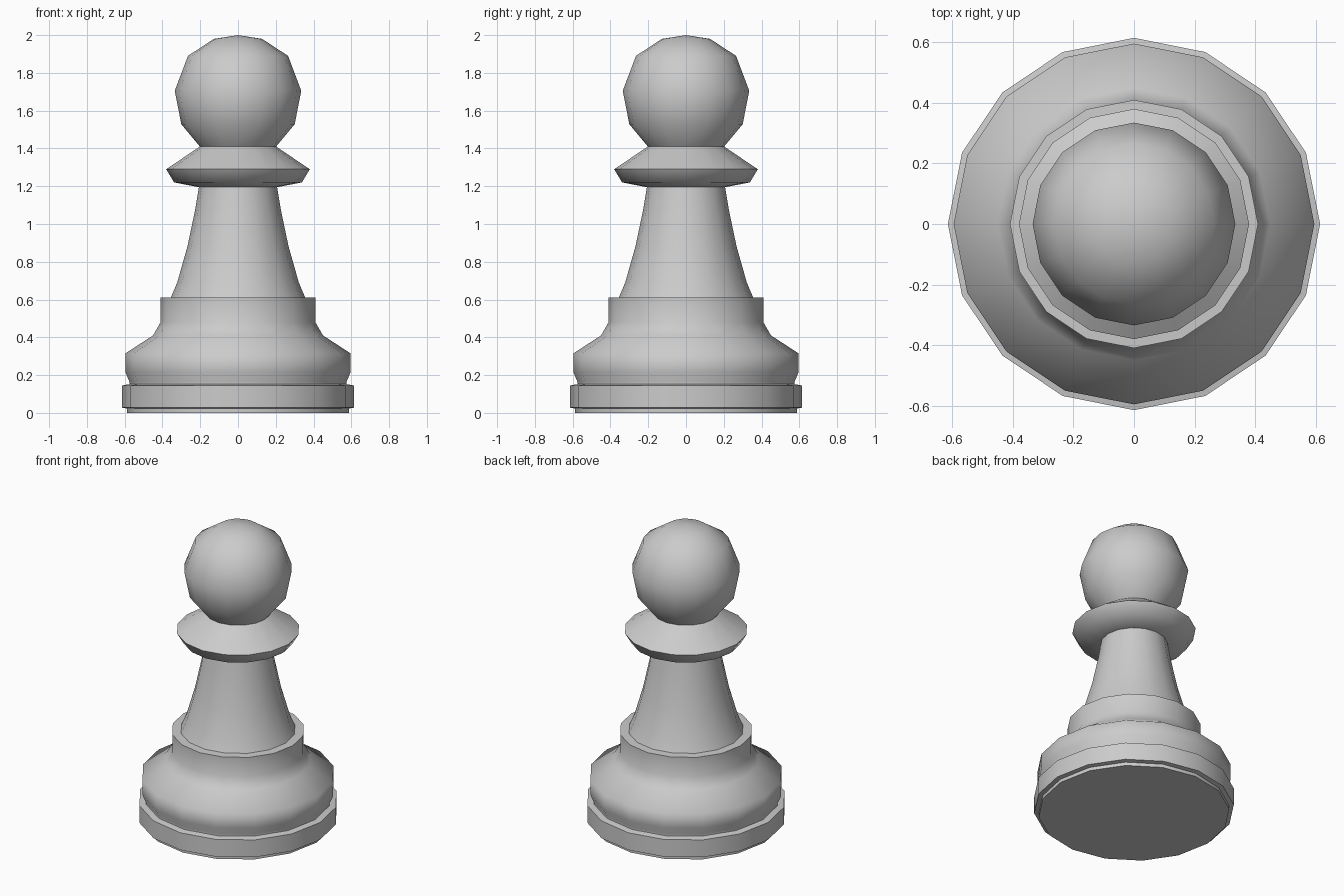
import bpy, bmesh, math

if "Cube" in bpy.data.objects:
    bpy.data.objects.remove(bpy.data.objects["Cube"])

SIDES = 16


def lathe(name, profile):
    """Revolve (radius, height) points around z; zero radius makes a pole."""
    bm = bmesh.new()
    rings = []
    for r, z in profile:
        if r == 0:
            rings.append([bm.verts.new((0, 0, z))] * SIDES)
        else:
            rings.append([bm.verts.new((r * math.cos(a), r * math.sin(a), z))
                          for a in (2 * math.pi * i / SIDES for i in range(SIDES))])
    for low, high in zip(rings, rings[1:]):
        for i in range(SIDES):
            j = (i + 1) % SIDES
            corners = [low[i], low[j], high[j], high[i]]
            bm.faces.new(list(dict.fromkeys(corners)))
    bmesh.ops.recalc_face_normals(bm, faces=bm.faces)
    # Open rings must still face outward
    if sum(f.normal.dot(f.calc_center_median() * f.calc_area())
           - f.normal.z * f.calc_center_median().z * f.calc_area()
           for f in bm.faces) < 0:
        bmesh.ops.reverse_faces(bm, faces=bm.faces)
    mesh = bpy.data.meshes.new(name)
    bm.to_mesh(mesh)
    bm.free()
    obj = bpy.data.objects.new(name, mesh)
    bpy.context.collection.objects.link(obj)
    bpy.ops.object.select_all(action='DESELECT')
    obj.select_set(True)
    bpy.context.view_layer.objects.active = obj
    bpy.ops.object.shade_smooth_by_angle(angle=math.radians(60))
    return obj


# Stepped foot with a flat underside, groove, sloped shoulder and upper drum
lathe("base", [(0, 0), (0.587, 0), (0.587, 0.023), (0.615, 0.028), (0.615, 0.145),
               (0.575, 0.152), (0.575, 0.165), (0.596, 0.215), (0.596, 0.315),
               (0.45, 0.41), (0.41, 0.48), (0.41, 0.61), (0.355, 0.612)])

# Flared neck
lathe("stem", [(0.355, 0.612), (0.322, 0.69), (0.268, 0.88),
               (0.228, 1.07), (0.207, 1.195)])

# Bevelled disc under the head
lathe("collar", [(0.207, 1.195), (0.338, 1.22), (0.38, 1.29), (0.202, 1.41)])

# Rounded head
lathe("head", [(0.202, 1.41), (0.30, 1.528), (0.335, 1.705),
               (0.265, 1.89), (0.128, 1.98), (0, 2.0)])
